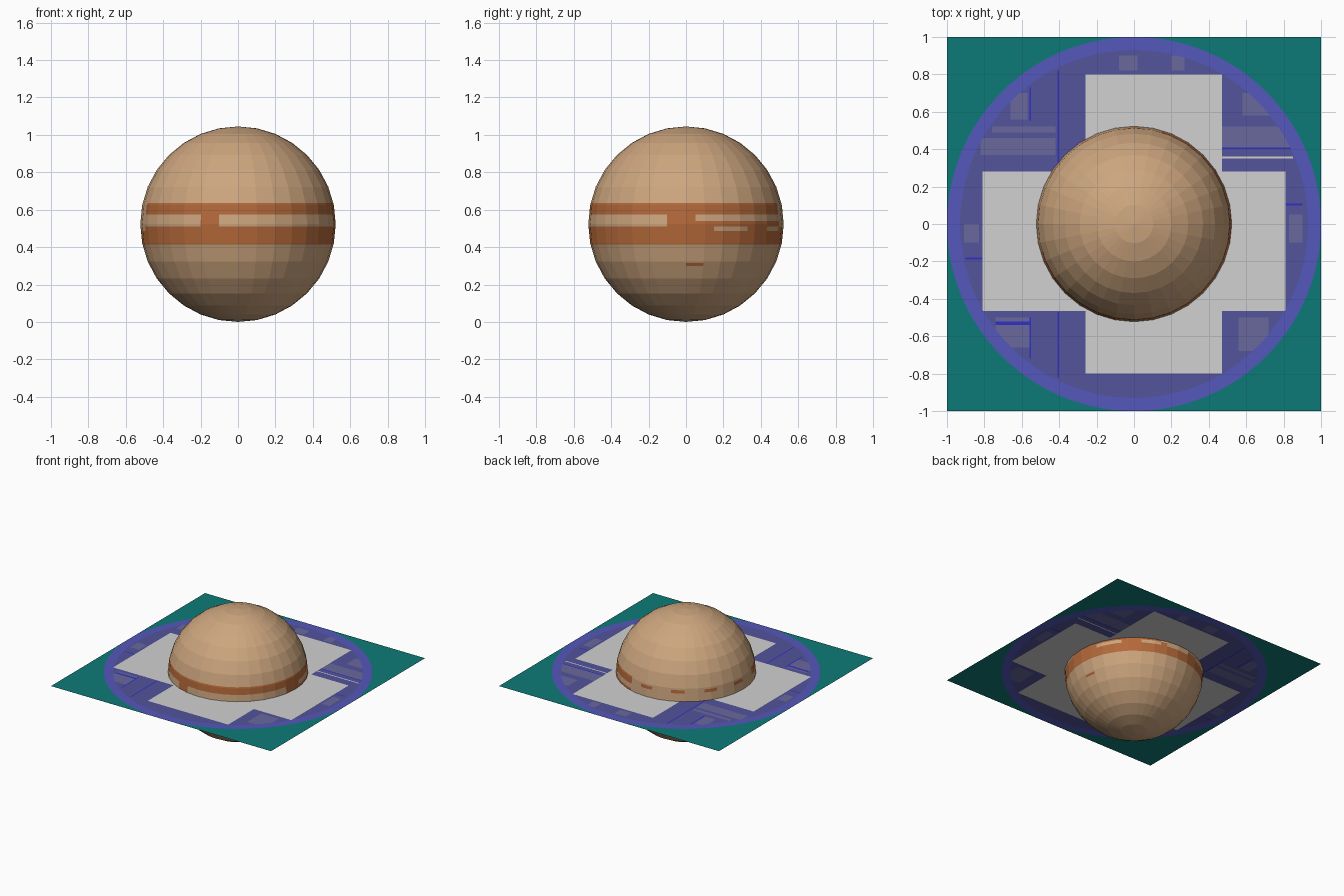
import bpy, bmesh, math
from mathutils import Vector

if "Cube" in bpy.data.objects:
    bpy.data.objects.remove(bpy.data.objects["Cube"])

R = 0.5225  # globe radius, also the height of the flat disc

COLOURS = [
    ("beige", (0.61, 0.38, 0.21)),
    ("rust_brown", (0.456, 0.141, 0.042)),
    ("teal", (0.004, 0.195, 0.185)),
    ("violet_blue", (0.091, 0.095, 0.50)),
    ("dark_violet", (0.088, 0.088, 0.33)),
    ("grey_violet", (0.14, 0.14, 0.34)),
    ("bright_blue", (0.03, 0.03, 0.55)),
    ("light_grey", (0.64, 0.64, 0.64)),
]
BEIGE, BROWN, TEAL, VIOLET, DARK, GREYV, BRIGHT, LIGHT = range(8)
mats = []
for name, c in COLOURS:
    m = bpy.data.materials.new(name)
    m.diffuse_color = (*c, 1)
    m.use_nodes = True
    m.node_tree.nodes["Principled BSDF"].inputs["Base Color"].default_value = m.diffuse_color
    mats.append(m)


def finish(bm, name):
    """Turn a bmesh into an object that keeps only the materials it uses."""
    used = sorted({f.material_index for f in bm.faces})
    for f in bm.faces:
        f.material_index = used.index(f.material_index)
        f.smooth = False
    me = bpy.data.meshes.new(name)
    bm.to_mesh(me)
    bm.free()
    for i in used:
        me.materials.append(mats[i])
    ob = bpy.data.objects.new(name, me)
    bpy.context.collection.objects.link(ob)


def cut(bm, co, no, faces=None):
    faces = list(bm.faces) if faces is None else faces
    geom = set(faces)
    for f in faces:
        geom.update(f.edges)
        geom.update(f.verts)
    bmesh.ops.bisect_plane(bm, geom=list(geom), dist=1e-5, plane_co=co, plane_no=no)


# Globe with cloud bands
def band_colour(a, z):
    """Colour of the globe at angle a (degrees, 270 = front) and height z."""
    if 0.30 < z < 0.315 and 0 < a < 12:           # small stray spot
        return BROWN
    if 0.415 < z < 0.485:                         # lower band
        return BROWN
    back = 75 < a < 197
    if 0.485 < z < 0.51:                          # ragged top of lower band
        if 15 < a < 42 or 55 < a < 73 or (back and int(a / 11.25) % 3):
            return BEIGE
        return BROWN
    if 0.51 < z < 0.54:                           # gap between the bands
        if 350 < a or a < 75:
            return BROWN
        return BROWN if 250 < a < 256 else BEIGE
    if 0.54 < z < 0.575:
        return BROWN if 250 < a < 256 or a > 350 or a < 5 else BEIGE
    if 0.575 < z < 0.635 and not back:            # upper band
        return BROWN
    if 0.585 < z < 0.61 and back:                 # dashes behind
        return BROWN if int(a / 5.625) % 5 in (0, 1) else BEIGE
    return BEIGE


bm = bmesh.new()
bmesh.ops.create_uvsphere(bm, u_segments=32, v_segments=16, radius=R)
bmesh.ops.translate(bm, verts=bm.verts, vec=(0, 0, R))
for z in (0.30, 0.315, 0.415, 0.485, 0.51, 0.54, 0.575, 0.585, 0.61, 0.635):
    cut(bm, (0, 0, z), (0, 0, 1))
for k in range(16):
    a = math.radians(11.25 * (k + 0.5))
    belt = [f for f in bm.faces if 0.3 < f.calc_center_median().z < 0.635]
    cut(bm, (0, 0, R), (-math.sin(a), math.cos(a), 0), belt)
for f in bm.faces:
    c = f.calc_center_median()
    f.material_index = band_colour(math.degrees(math.atan2(c.y, c.x)) % 360, c.z)
finish(bm, "banded_globe")

# Flat disc pattern: (x0, x1, y0, y1, colour), later ones on top
PATCHES = [
    (-.82, -.42, .37, .46, GREYV), (-.76, -.42, .49, .52, GREYV),
    (-.66, -.57, .56, .70, GREYV), (-.56, -.55, .55, .73, BRIGHT),
    (-.41, -.40, .28, .82, BRIGHT),
    (.47, .84, .40, .52, GREYV), (.58, .74, .58, .70, GREYV),
    (.47, .85, .35, .36, LIGHT), (.47, .84, .40, .41, BRIGHT),
    (-.74, -.56, -.66, -.50, GREYV), (-.74, -.55, -.54, -.52, BRIGHT),
    (-.56, -.55, -.72, -.50, BRIGHT), (-.41, -.40, -.82, -.47, BRIGHT),
    (.56, .72, -.68, -.50, GREYV),
    (-.08, .02, .82, .90, GREYV), (.2, .27, .82, .90, GREYV),
    (-.91, -.83, -.10, 0, GREYV), (.83, .90, -.10, .05, GREYV),
    (-.90, -.81, -.19, -.18, BRIGHT), (.81, .90, .10, .11, BRIGHT),
    (-.26, .47, -.80, .80, LIGHT), (-.81, .81, -.465, .28, LIGHT),
]
N, INNER = 96, 0.93


def ring(bm, r):
    return [bm.verts.new((r * math.cos(2 * math.pi * i / N),
                          r * math.sin(2 * math.pi * i / N), R)) for i in range(N)]


bm = bmesh.new()
bm.faces.new(ring(bm, INNER))
for x in sorted({v for p in PATCHES for v in p[:2]}):
    cut(bm, (x, 0, R), (1, 0, 0))
for y in sorted({v for p in PATCHES for v in p[2:4]}):
    cut(bm, (0, y, R), (0, 1, 0))
for f in bm.faces:
    c = f.calc_center_median()
    f.material_index = DARK
    for x0, x1, y0, y1, m in PATCHES:
        if x0 < c.x < x1 and y0 < c.y < y1:
            f.material_index = m
finish(bm, "patterned_disc")

# Rim around the disc and teal corners of the square sheet
bm = bmesh.new()
inner, outer = ring(bm, INNER), ring(bm, 1.0)
corners = [bm.verts.new((sx, sy, R)) for sx, sy in ((1, 1), (-1, 1), (-1, -1), (1, -1))]
for i in range(N):
    j = (i + 1) % N
    bm.faces.new((inner[i], outer[i], outer[j], inner[j])).material_index = VIOLET
    bm.faces.new((outer[i], corners[i * 4 // N], outer[j])).material_index = TEAL
finish(bm, "square_sheet_and_rim")
